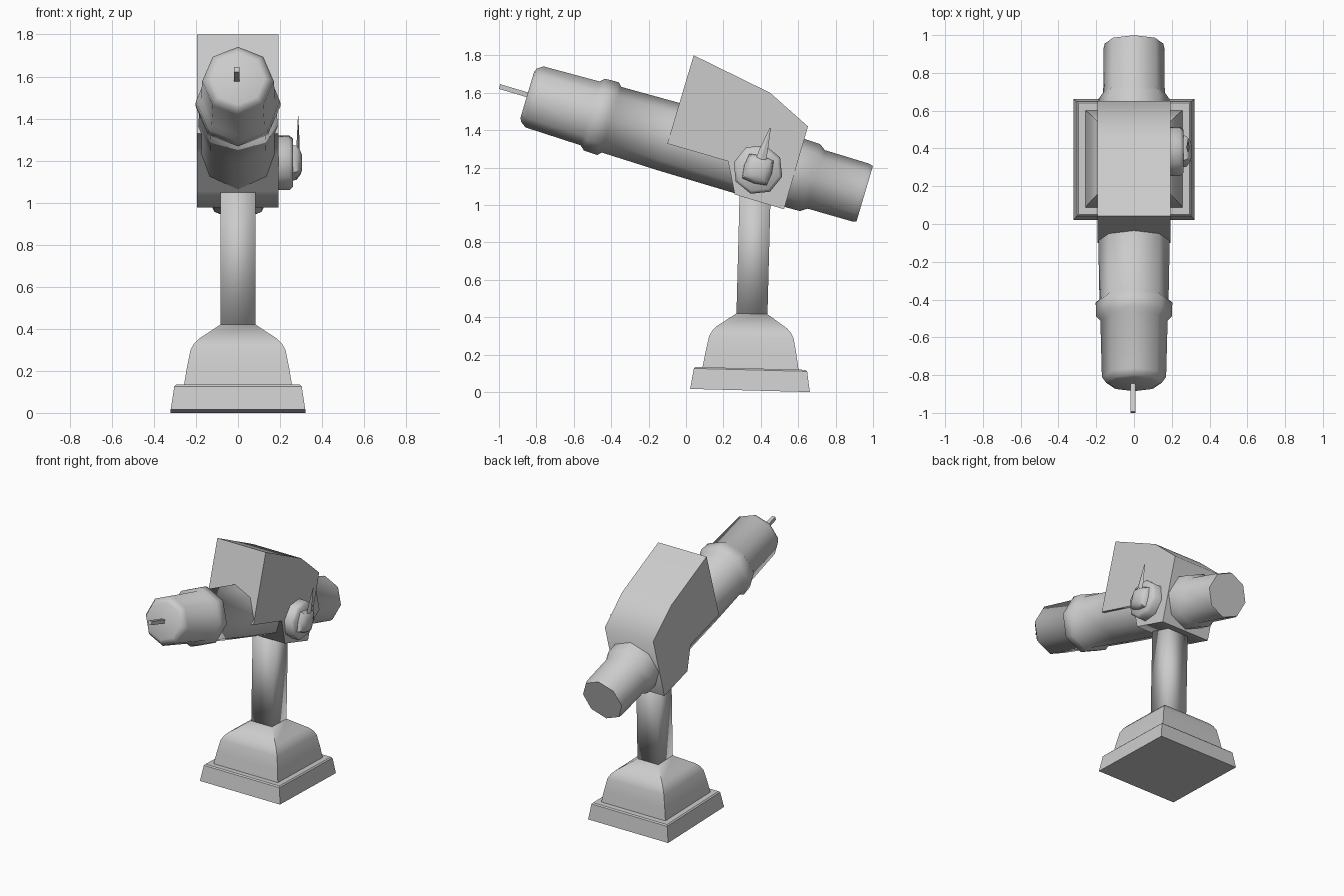
import bpy, bmesh
from math import radians, cos, sin, pi, sqrt
from mathutils import Matrix, Vector

if "Cube" in bpy.data.objects:
    bpy.data.objects.remove(bpy.data.objects["Cube"])

ALONG_Y = Matrix.Rotation(radians(-90), 4, 'X')
ALONG_X = Matrix.Rotation(radians(90), 4, 'Y')
TILT = Matrix.Rotation(radians(-16.5), 4, 'X')            # tube assembly slope
LEAN = Matrix.Translation((0, .342, .0085)) @ Matrix.Rotation(radians(-1.5), 4, 'X')


def finish(name, bm, matrix, angle):
    bmesh.ops.recalc_face_normals(bm, faces=bm.faces)
    me = bpy.data.meshes.new(name)
    bm.to_mesh(me)
    bm.free()
    me.transform(matrix)
    me.shade_smooth()
    me.set_sharp_from_angle(angle=radians(angle))
    ob = bpy.data.objects.new(name, me)
    bpy.context.collection.objects.link(ob)
    return ob


def lathe(name, profile, sides, matrix, angle=60, phase=0.0, wave=0.0):
    """Rings of (height, radius) around z; wave shrinks every second corner."""
    bm = bmesh.new()
    rings = []
    for h, r in profile:
        ring = []
        for i in range(sides):
            a = phase + 2 * pi * i / sides
            q = r * (1 - wave * (i % 2))
            ring.append(bm.verts.new((q * cos(a), q * sin(a), h)))
        rings.append(ring)
    for lo, hi in zip(rings, rings[1:]):
        for i in range(sides):
            j = (i + 1) % sides
            bm.faces.new((lo[i], lo[j], hi[j], hi[i]))
    bm.faces.new(rings[0])
    bm.faces.new(rings[-1])
    return finish(name, bm, matrix, angle)


def square(name, profile, matrix, angle=30):
    """Square section tower from (height, half width)."""
    return lathe(name, [(h, w * sqrt(2)) for h, w in profile], 4, matrix, angle, pi / 4)


def at(x, y, z):
    return Matrix.Translation((x, y, z))


# pedestal: stepped plate, rounded dome, square post
square("base_plate", [(0, .32), (.11, .303), (.118, .295)], LEAN)
square("base_dome", [(.11, .258), (.2, .243), (.285, .226), (.315, .21), (.338, .188),
                     (.41, .083)], LEAN, 42)
square("post", [(.40, .083), (1.08, .083)], LEAN, 180)

# housing: side profile with a notch under the front, extruded across
outline = [(-.473, 1.245), (-.135, 1.247), (-.05, 1.087), (.225, 1.086),
           (.222, 1.547), (-.024, 1.662), (-.472, 1.738)]
bm = bmesh.new()
face = bm.faces.new([bm.verts.new((-.194, s, t)) for s, t in outline])
ext = bmesh.ops.extrude_face_region(bm, geom=[face])
bmesh.ops.translate(bm, vec=(.387, 0, 0),
                    verts=[v for v in ext["geom"] if isinstance(v, bmesh.types.BMVert)])
finish("housing", bm, TILT, 80)

# front tube with collar, continuing into the notch
tube = TILT @ at(0, 0, 1.283) @ ALONG_Y
lathe("front_tube", [(-1.265, .128), (-1.256, .148), (-1.225, .17), (-.915, .178),
                     (-.89, .2), (-.815, .203), (-.795, .183), (-.48, .189),
                     (-.03, .19)], 8, tube)

# rear tube with flange
lathe("rear_tube", [(.2, .19), (.31, .187), (.345, .163), (.59, .161), (.615, .155)], 8,
      TILT @ at(0, 0, 1.288) @ ALONG_Y)

# thin rod at the muzzle
square("front_rod", [(-1.42, .013), (-1.25, .013)], TILT @ at(-.006, 0, 1.283) @ ALONG_Y)

# side dial, hub and pointer
dial = TILT @ at(0, .031, 1.25)
lathe("dial", [(.18, .135), (.245, .135), (.262, .118)], 8, dial @ ALONG_X)
lathe("dial_hub", [(.255, .098), (.278, .092), (.295, .07), (.305, .04)], 8,
      dial @ ALONG_X, 50, pi / 4, .2)
lathe("dial_pointer", [(.02, .028), (.1, .024), (.232, .003)], 4,
      dial @ at(.286, 0, 0) @ Matrix.Diagonal((.3, 1, 1, 1)), 30)
